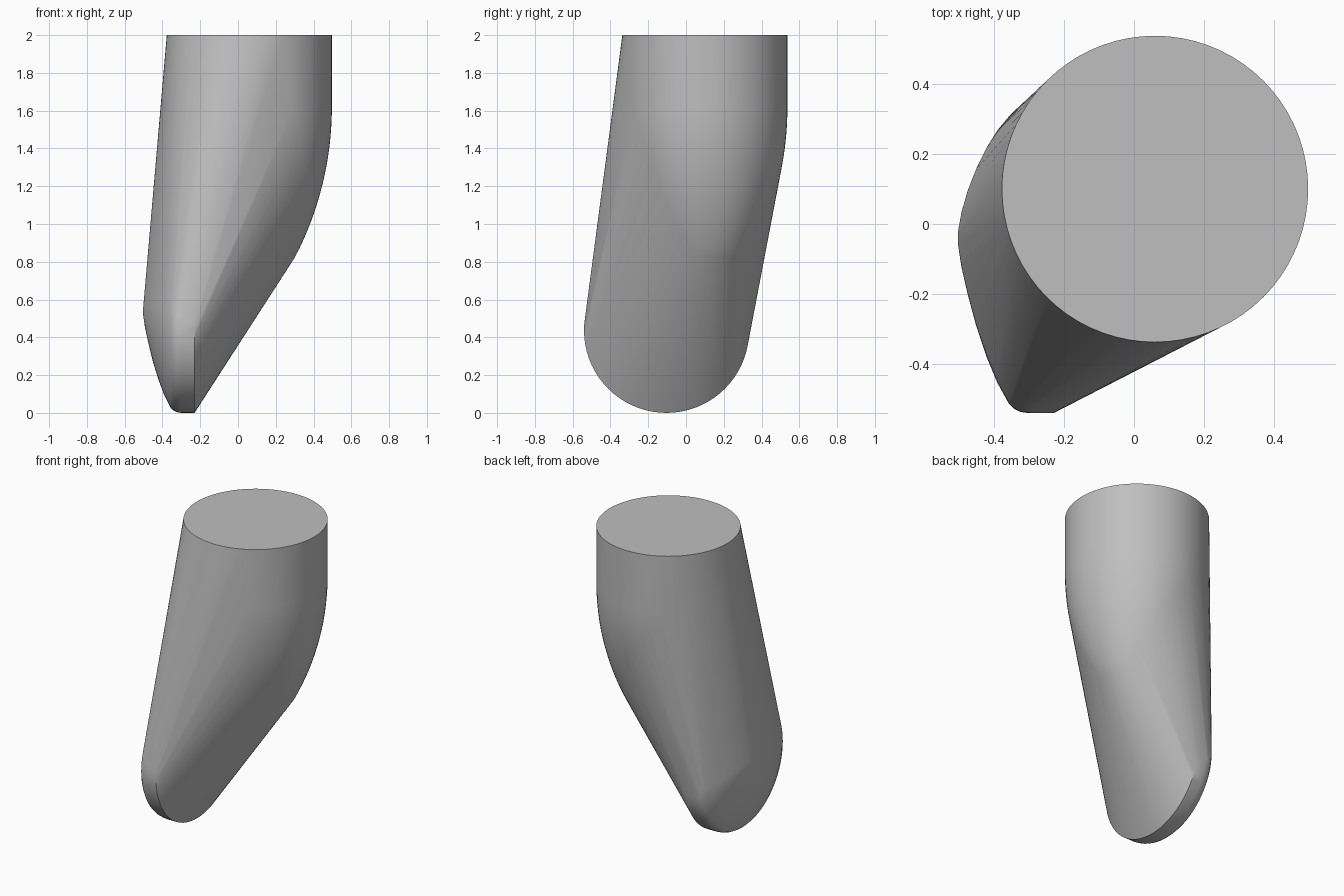
import bpy, bmesh, math

cube = bpy.data.objects.get("Cube")
if cube:
    bpy.data.objects.remove(cube, do_unlink=True)

SEGMENTS = 72
RADIUS = 0.437

grey = bpy.data.materials.new("plain grey")
grey.use_nodes = True
colour = (0.52, 0.52, 0.52, 1)
grey.diffuse_color = colour
grey.node_tree.nodes["Principled BSDF"].inputs["Base Color"].default_value = colour

bm = bmesh.new()


def ring(centre, radius, axis):
    """Add a ring of points facing along the x or z axis."""
    x, y, z = centre
    for i in range(SEGMENTS):
        a = math.tau * i / SEGMENTS
        u, v = radius * math.cos(a), radius * math.sin(a)
        bm.verts.new((x + u, y + v, z) if axis == "z" else (x, y + u, z + v))


# Upper shaft: a straight round stub running into a blunt ogive
ogive_start, ogive_end, ogive_radius = 1.62, 0.825, 1.72
ring((0.06, 0.10, 2.0), RADIUS, "z")
steps = 16
for i in range(steps + 1):
    drop = (ogive_start - ogive_end) * i / steps
    inset = ogive_radius - math.sqrt(ogive_radius ** 2 - drop ** 2)
    ring((0.06, 0.10, ogive_start - drop), RADIUS - inset, "z")

# Lower tip: an upright disc with a rounded rim and a dome leaning upward
tip_profile = [(-0.23, RADIUS, 0), (-0.30, RADIUS, 0), (-0.325, 0.433, 0),
               (-0.343, 0.424, 0), (-0.357, 0.41, 0), (-0.39, 0.36, 0.01),
               (-0.42, 0.30, 0.022), (-0.45, 0.225, 0.036),
               (-0.474, 0.15, 0.05), (-0.492, 0.08, 0.058),
               (-0.502, 0.02, 0.062)]
for x, radius, lean in tip_profile:
    ring((x, -0.103, 0.437), radius, "x") if lean == 0 else \
        ring((x, -0.103 + lean, 0.437 + 1.6 * lean), radius, "x")

# Stretch one taut skin around both ends
hull = bmesh.ops.convex_hull(bm, input=bm.verts[:])
spare = {g for g in hull["geom_interior"] + hull["geom_unused"]
         if isinstance(g, bmesh.types.BMVert)}
bmesh.ops.delete(bm, geom=list(spare), context="VERTS")
bmesh.ops.dissolve_limit(bm, angle_limit=math.radians(0.2),
                         verts=bm.verts[:], edges=bm.edges[:])
bmesh.ops.recalc_face_normals(bm, faces=bm.faces[:])

mesh = bpy.data.meshes.new("tapered_peg")
bm.to_mesh(mesh)
bm.free()
mesh.materials.append(grey)
peg = bpy.data.objects.new("tapered_peg", mesh)
bpy.context.collection.objects.link(peg)
bpy.ops.object.select_all(action="DESELECT")
peg.select_set(True)
bpy.context.view_layer.objects.active = peg
bpy.ops.object.shade_smooth_by_angle(angle=math.radians(30))
